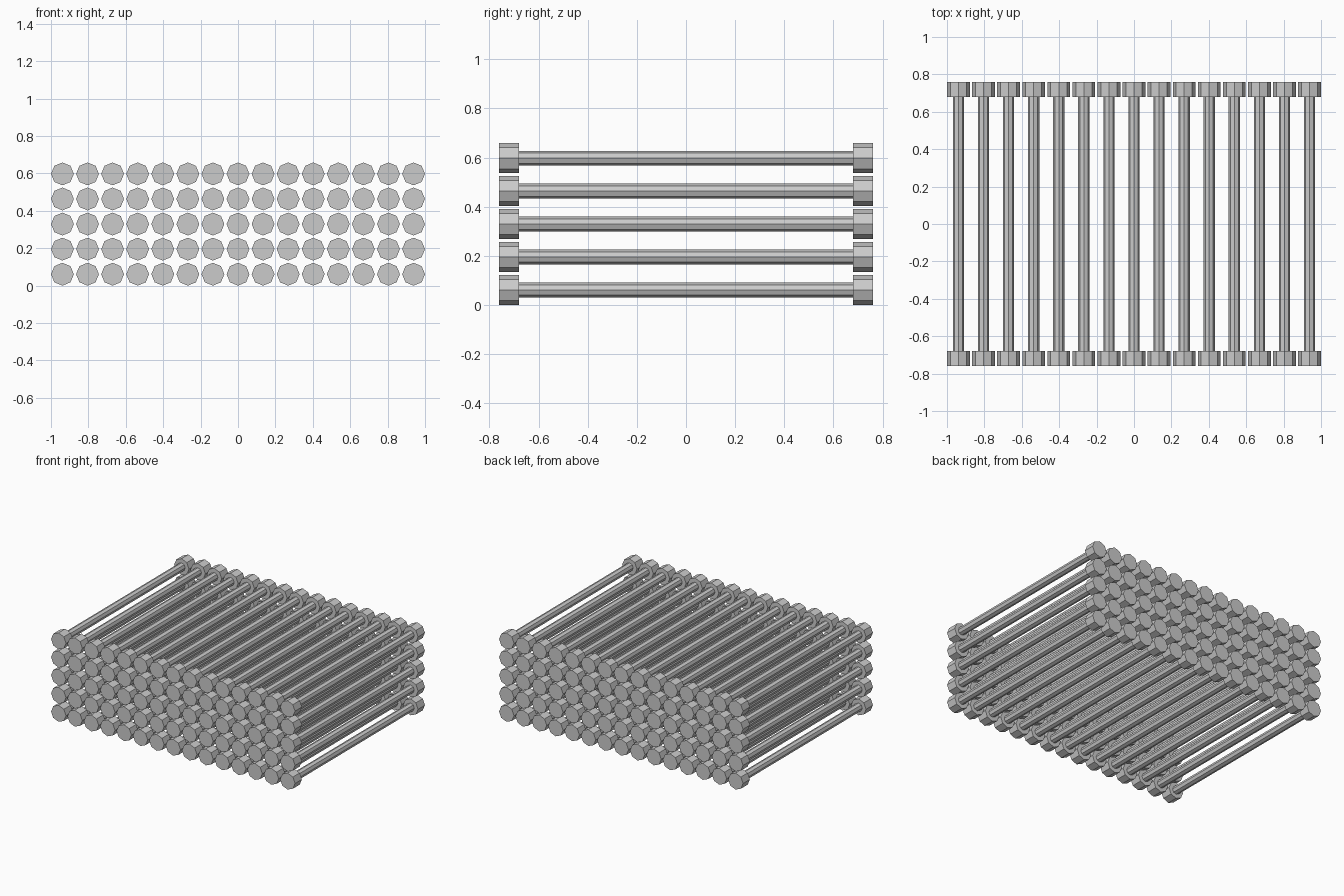
import bpy, math

if "Cube" in bpy.data.objects:
    bpy.data.objects.remove(bpy.data.objects["Cube"])

COLS, ROWS, PITCH = 15, 5, 0.1341
HEAD_R, ROD_R = 0.061, 0.030
Y_IN, Y_OUT = 0.68, 0.76


def cyl(name, radius, y0, y1, x, z):
    """Low-poly eight-sided bar lying along y."""
    bpy.ops.mesh.primitive_cylinder_add(
        vertices=8, radius=radius, depth=y1 - y0,
        location=(x, (y0 + y1) / 2, z), rotation=(math.pi / 2, 0, 0))
    ob = bpy.context.object
    ob.name = name
    return ob


# one rod with a thick cap at each end, shared as linked copies over the grid
x0, z0 = -PITCH * (COLS - 1) / 2, HEAD_R
parts = [cyl("rod", ROD_R, -Y_IN, Y_IN, x0, z0),
         cyl("front_cap", HEAD_R, -Y_OUT, -Y_IN, x0, z0),
         cyl("back_cap", HEAD_R, Y_IN, Y_OUT, x0, z0)]

for row in range(ROWS):
    for col in range(COLS):
        if row == col == 0:
            continue
        for part in parts:
            copy = part.copy()
            copy.name = f"{part.name}_{row}_{col}"
            copy.location.x += col * PITCH
            copy.location.z += row * PITCH
            bpy.context.collection.objects.link(copy)
